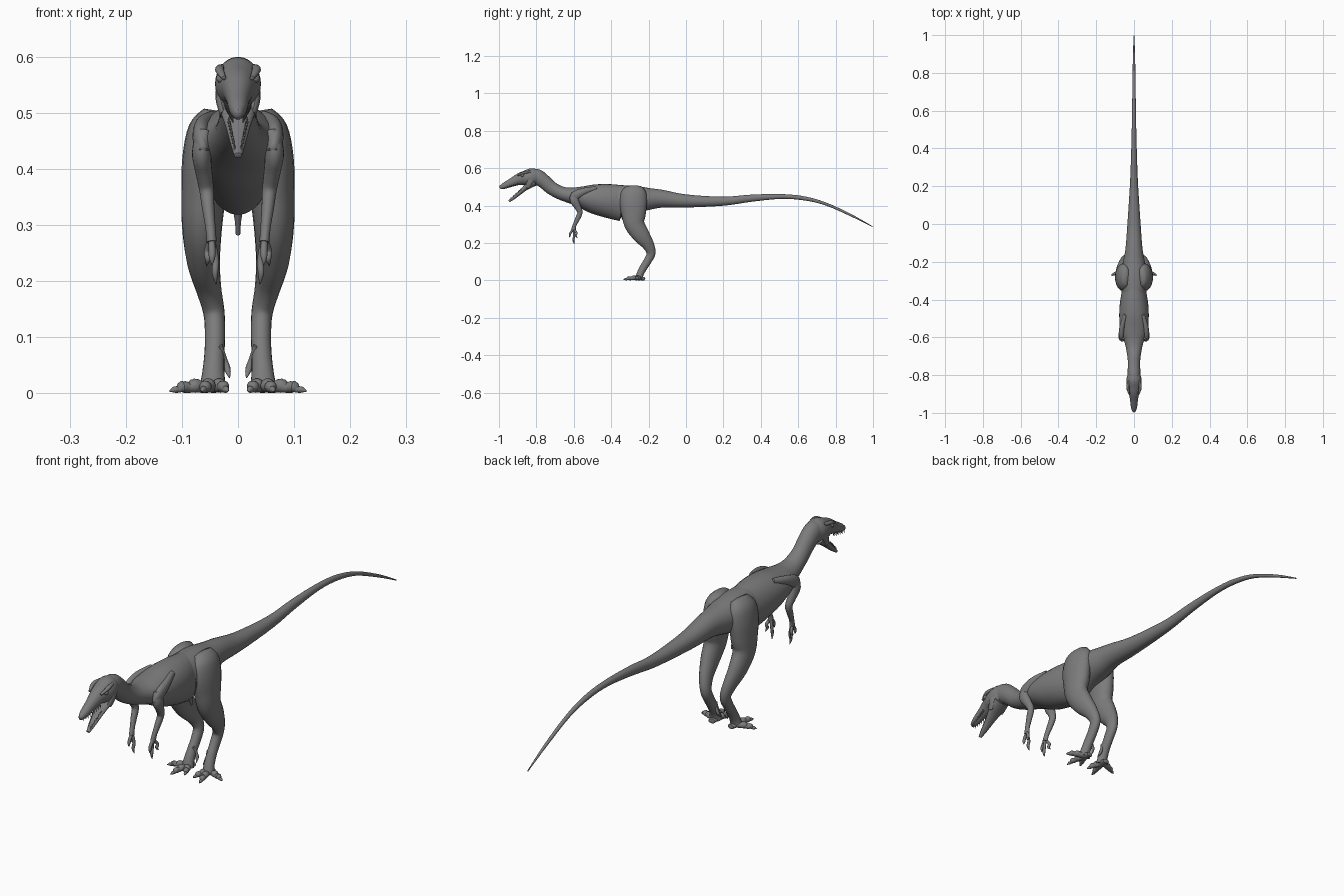
import bpy
import bmesh
import math
from mathutils import Vector

default_cube = bpy.data.objects.get("Cube")
if default_cube:
    bpy.data.objects.remove(default_cube, do_unlink=True)

hide_grey = bpy.data.materials.new("hide grey")
hide_grey.use_nodes = True
colour = (.2, .2, .2, 1)
hide_grey.diffuse_color = colour
hide_grey.node_tree.nodes["Principled BSDF"].inputs["Base Color"].default_value = colour


def finish(name, bm, mirrored):
    """Turn a bmesh into a smooth shaded object, optionally mirrored across x."""
    bmesh.ops.recalc_face_normals(bm, faces=bm.faces)
    mesh = bpy.data.meshes.new(name)
    bm.to_mesh(mesh)
    bm.free()
    mesh.materials.append(hide_grey)
    obj = bpy.data.objects.new(name, mesh)
    bpy.context.collection.objects.link(obj)
    bpy.ops.object.select_all(action='DESELECT')
    obj.select_set(True)
    bpy.context.view_layer.objects.active = obj
    bpy.ops.object.shade_smooth_by_angle(angle=math.radians(50))
    if mirrored:
        obj.modifiers.new("Mirror", 'MIRROR').use_mirror_merge = False
    return obj


def smooth_path(sections, steps):
    """Catmull-Rom interpolation through section vectors."""
    rows = [Vector(s) for s in sections]
    rows = [rows[0]] + rows + [rows[-1]]
    path = []
    for a, b, c, d in zip(rows, rows[1:], rows[2:], rows[3:]):
        for i in range(steps):
            t = i / steps
            path.append(b + (c - a) * (t / 2)
                        + (a * 2 - b * 5 + c * 4 - d) * (t * t / 2)
                        + (b * 3 - a - c * 3 + d) * (t ** 3 / 2))
    path.append(rows[-1])
    return path


def add_loft(bm, sections, sides=20, steps=4, start=.4, end=.5):
    """Sweep ellipses along sections (x, y, z, side radius, other radius)."""
    path = smooth_path(sections, steps)
    points = [Vector(row[:3]) for row in path]
    rings, tangents = [], []
    for i, row in enumerate(path):
        tangent = (points[min(i + 1, len(path) - 1)] - points[max(i - 1, 0)]).normalized()
        side = Vector((1, 0, 0))
        side = (side - tangent * side.dot(tangent)).normalized()
        up = tangent.cross(side)
        ring = []
        for k in range(sides):
            angle = math.tau * k / sides
            ring.append(bm.verts.new(points[i] + side * (math.cos(angle) * row[3])
                                     + up * (math.sin(angle) * row[4])))
        rings.append(ring)
        tangents.append(tangent)
    for lower, upper in zip(rings, rings[1:]):
        for k in range(sides):
            n = (k + 1) % sides
            bm.faces.new((lower[k], lower[n], upper[n], upper[k]))
    # Close each end with a shallow or pointed fan
    for i, reach in ((0, -start), (-1, end)):
        tip = bm.verts.new(points[i] + tangents[i] * (reach * min(path[i][3:])))
        for k in range(sides):
            bm.faces.new((rings[i][k], rings[i][(k + 1) % sides], tip))


def loft(name, sections, mirrored=False, **options):
    bm = bmesh.new()
    add_loft(bm, sections, **options)
    return finish(name, bm, mirrored)


def spine_loft(name, sections, **options):
    """Loft along the centre line from (y, z, half width, half height)."""
    return loft(name, [(0, *s) for s in sections], sides=28, **options)


# Trunk and S-shaped neck
spine_loft("torso_and_neck", [
    (-.34, .413, .061, .096), (-.42, .426, .075, .09), (-.5, .437, .078, .077),
    (-.57, .448, .071, .054), (-.62, .455, .052, .042), (-.67, .468, .04, .036),
    (-.72, .495, .033, .036), (-.76, .53, .033, .038), (-.8, .555, .034, .042),
    (-.84, .552, .034, .036)])

# Pelvis running into the long tapering tail
spine_loft("pelvis_and_tail", [
    (-.36, .418, .066, .094), (-.28, .432, .072, .076), (-.2, .436, .058, .059),
    (-.13, .437, .045, .048), (0, .425, .035, .035), (.2, .424, .022, .024),
    (.35, .44, .016, .019), (.5, .449, .012, .013), (.62, .441, .01, .011),
    (.74, .412, .008, .008), (.88, .35, .006, .006), (.997, .288, .002, .002)],
    start=0)
spine_loft("pubis_tip", [(-.31, .34, .012, .015), (-.3, .31, .006, .01), (-.29, .284, .004, .006)])

# Skull with long snout, and the dropped lower jaw
spine_loft("skull", [
    (-.775, .553, .024, .03), (-.82, .553, .04, .047), (-.86, .548, .038, .039),
    (-.89, .542, .029, .032), (-.93, .525, .021, .023), (-.97, .507, .016, .017),
    (-.993, .497, .008, .01)])
spine_loft("lower_jaw", [
    (-.81, .525, .034, .02), (-.85, .502, .031, .016), (-.88, .476, .022, .011),
    (-.915, .447, .014, .009), (-.945, .424, .007, .006)])

# Brow ridge, eye and cheek
loft("brow_ridge", [(.028, -.83, .581, .006, .006), (.033, -.865, .577, .008, .007),
                    (.025, -.9, .562, .004, .004)], True, sides=12)
eye = bmesh.new()
bmesh.ops.create_uvsphere(eye, u_segments=16, v_segments=10, radius=.009)
bmesh.ops.translate(eye, verts=eye.verts, vec=(.03, -.875, .562))
finish("eye", eye, True)
loft("jaw_muscle", [(.03, -.825, .555, .008, .02), (.032, -.835, .525, .008, .016),
                    (.026, -.85, .497, .006, .012)], True, sides=12)

# Teeth along both jaws
teeth = bmesh.new()
for i in range(9):
    t = i / 8
    size = .003 - .001 * t
    upper = Vector((.022 - .013 * t, -.9 - .085 * t, .519 - .023 * t))
    lower = Vector((.016 - .01 * t, -.885 - .053 * t, .482 - .048 * t))
    for root, drop in ((upper, -.014), (lower, .011)):
        add_loft(teeth, [(*root, size, size), (root.x, root.y + .002, root.z + drop, .0005, .0005)],
                 sides=6, steps=1)
finish("teeth", teeth, True)

# Shoulder blade and arm
loft("shoulder_blade", [
    (.046, -.48, .492, .01, .012), (.062, -.54, .478, .014, .018),
    (.066, -.59, .455, .015, .024), (.062, -.612, .43, .01, .014)], True)
loft("arm", [
    (.06, -.59, .465, .014, .022), (.065, -.597, .43, .017, .024),
    (.061, -.58, .395, .015, .018), (.056, -.567, .363, .013, .014),
    (.053, -.58, .33, .011, .013), (.049, -.596, .295, .009, .01),
    (.047, -.602, .27, .009, .013)], True)

# Three clawed fingers
fingers = bmesh.new()
for x, y, z in ((.039, -.597, .195), (.056, -.58, .228), (.046, -.622, .23)):
    root, tip = Vector((.047, -.602, .276)), Vector((x, y, z))
    knuckle = root.lerp(tip, .45) + Vector(((x - root.x) * .4, (y - root.y) * .3, 0))
    claw = root.lerp(tip, .75) + Vector((0, -.004, 0))
    add_loft(fingers, [(*root, .006, .006), (*knuckle, .006, .006),
                       (*claw, .0055, .0055), (*tip, .001, .001)], sides=10)
finish("fingers", fingers, True)

# Leg from hip to ankle
loft("leg", [
    (.04, -.28, .5, .022, .045), (.05, -.28, .47, .038, .068),
    (.058, -.282, .42, .041, .073), (.061, -.28, .36, .04, .066),
    (.064, -.275, .3, .036, .054), (.062, -.238, .24, .03, .045),
    (.053, -.202, .19, .023, .032), (.043, -.187, .145, .019, .024),
    (.041, -.205, .105, .018, .021), (.042, -.227, .07, .018, .02),
    (.044, -.245, .035, .02, .019), (.045, -.252, .01, .024, .02)], True, start=.2, end=.1)

# Three splayed toes with knuckle pads and claws
toes = bmesh.new()
for x, y in ((.018, -.31), (.064, -.335), (.122, -.272)):
    root, tip = Vector((.045, -.244, .016)), Vector((x, y, .004))
    pads = ((0, .014), (.25, .011), (.42, .013), (.55, .0095), (.7, .011), (.8, .006), (.88, .006))
    sections = []
    for t, radius in pads:
        spot = root.lerp(tip, t)
        sections.append((spot.x, spot.y, radius + .001, radius, radius))
    add_loft(toes, sections + [(*tip, .001, .001)], sides=14, steps=3)
# Heel pad and raised inner toe
add_loft(toes, [(.045, -.255, .012, .018, .011), (.042, -.222, .01, .014, .009)], sides=14)
add_loft(toes, [(.032, -.235, .085, .005, .007), (.024, -.228, .06, .005, .006),
                (.019, -.23, .043, .006, .006), (.015, -.242, .028, .001, .001)], sides=10)
finish("toes", toes, True)
